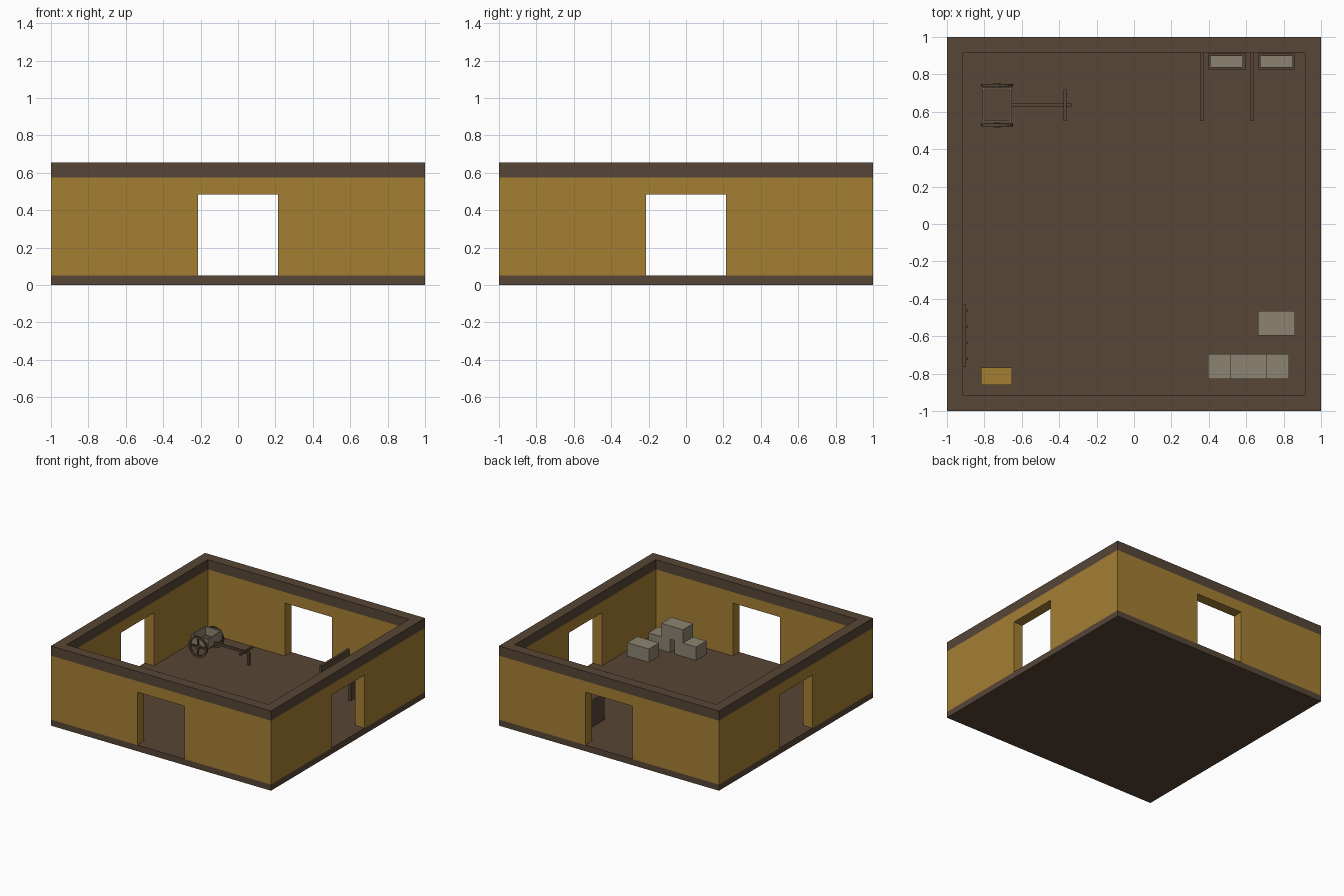
import bpy, bmesh, math
from mathutils import Matrix, Vector

if "Cube" in bpy.data.objects:
    bpy.data.objects.remove(bpy.data.objects["Cube"])


def material(name, rgb):
    m = bpy.data.materials.new(name)
    lin = [((c / 255 + 0.055) / 1.055) ** 2.4 for c in rgb]
    m.diffuse_color = (*lin, 1)
    m.use_nodes = True
    m.node_tree.nodes["Principled BSDF"].inputs["Base Color"].default_value = m.diffuse_color
    return m


WOOD = material("dark wood", (87, 70, 54))
STRAW = material("straw yellow", (165, 127, 52))
STONE = material("stone grey", (140, 132, 113))


def finish(name, bm, mat):
    bmesh.ops.recalc_face_normals(bm, faces=bm.faces)
    me = bpy.data.meshes.new(name)
    bm.to_mesh(me)
    bm.free()
    ob = bpy.data.objects.new(name, me)
    bpy.context.collection.objects.link(ob)
    if mat:
        me.materials.append(mat)
    return ob


def box(name, x, y, z, mat, turn=None):
    """Box from (min, max) ranges, optionally turned about its own y axis."""
    bm = bmesh.new()
    c = Vector([(r[0] + r[1]) / 2 for r in (x, y, z)])
    s = Matrix.Diagonal([r[1] - r[0] for r in (x, y, z)] + [1])
    rot = Matrix.Rotation(turn or 0, 4, 'Y')
    bmesh.ops.create_cube(bm, size=1, matrix=Matrix.Translation(c) @ rot @ s)
    return finish(name, bm, mat)


def frame(name, x, y, z, t, mat):
    """Rectangular ring with wall thickness t."""
    bm = bmesh.new()
    loops = []
    for d, h in ((0, z[0]), (0, z[1]), (t, z[1]), (t, z[0])):
        loops.append([bm.verts.new(p) for p in (
            (x[0] + d, y[0] + d, h), (x[1] - d, y[0] + d, h),
            (x[1] - d, y[1] - d, h), (x[0] + d, y[1] - d, h))])
    for i in range(4):
        a, b = loops[i], loops[(i + 1) % 4]
        for j in range(4):
            k = (j + 1) % 4
            bm.faces.new((a[j], a[k], b[k], b[j]))
    return finish(name, bm, mat)


def rim(name, c, r0, r1, w, mat, n=24):
    """Flat wheel rim around the y axis."""
    bm = bmesh.new()
    loops = []
    for i in range(n):
        a = math.tau * i / n
        loops.append([bm.verts.new((c[0] + r * math.cos(a), c[1] + d, c[2] + r * math.sin(a)))
                      for r, d in ((r0, -w / 2), (r1, -w / 2), (r1, w / 2), (r0, w / 2))])
    for i in range(n):
        a, b = loops[i], loops[(i + 1) % n]
        for j in range(4):
            k = (j + 1) % 4
            bm.faces.new((a[j], a[k], b[k], b[j]))
    return finish(name, bm, mat)


def rod(name, c, r, length, mat):
    """Round bar along y."""
    bm = bmesh.new()
    bmesh.ops.create_cone(bm, cap_ends=True, segments=12, radius1=r, radius2=r, depth=length,
                          matrix=Matrix.Translation(c) @ Matrix.Rotation(math.pi / 2, 4, 'X'))
    return finish(name, bm, mat)


# Building shell: slab, walls with four doorways, top beam
FULL, T, F = (-1, 1), 0.085, 0.05
box("floor_slab", FULL, FULL, (0, F), WOOD)
walls = frame("walls", FULL, FULL, (F, 0.575), T, STRAW)
frame("top_beam", FULL, FULL, (0.575, 0.655), T, WOOD)
door, through = (-0.215, 0.215), (-1.2, 1.2)
for name, x, y in (("door_cutter_y", door, through), ("door_cutter_x", through, door)):
    cut = box(name, x, y, (-0.1, 0.485), None)
    cut.hide_render = True
    cut.hide_viewport = True
    mod = walls.modifiers.new(name, 'BOOLEAN')
    mod.operation, mod.solver, mod.object = 'DIFFERENCE', 'EXACT', cut

# Stall partitions and filled troughs
for i, (px, tx) in enumerate(((0.355, 0.395), (0.62, 0.662))):
    box(f"stall_partition_{i}", (px, px + 0.02), (0.55, 0.915), (F, 0.265), WOOD)
    x = (tx, tx + 0.2)
    frame(f"trough_{i}", x, (0.825, 0.912), (F, 0.15), 0.014, WOOD)
    box(f"trough_fill_{i}", (x[0] + 0.014, x[1] - 0.014), (0.839, 0.898), (F, 0.135), STONE)

# Stone blocks: one alone, three stacked
for i, (x, y, z) in enumerate(((0.663, -0.597, F), (0.395, -0.828, F),
                               (0.633, -0.828, F), (0.514, -0.828, F + 0.11))):
    box(f"stone_block_{i}", (x, x + 0.197), (y, y + 0.132), (z, z + 0.11), STONE)

# Straw bale and wall rack with pegs
box("straw_bale", (-0.817, -0.652), (-0.862, -0.766), (F, 0.15), STRAW)
box("wall_rack", (-0.915, -0.898), (-0.762, -0.43), (0.3, 0.34), WOOD)
for i in range(4):
    y = -0.72 + i * 0.086
    box(f"rack_peg_{i}", (-0.9, -0.888), (y - 0.006, y + 0.006), (0.31, 0.325), WOOD)

# Cart: bed with side panels, wheels, shaft, handle, rest leg
AX, AY, AZ = -0.733, 0.635, F + 0.085
bx, by = (-0.81, -0.655), (0.545, 0.73)
box("cart_bed", bx, by, (0.125, 0.14), WOOD)
frame("cart_sides", bx, by, (0.14, 0.21), 0.008, STONE)
rod("cart_axle", (AX, AY, AZ - 0.015), 0.009, 0.21, WOOD)
for side in (-1, 1):
    y = AY + side * 0.106
    rim(f"wheel_rim_{side}", (AX, y, AZ), 0.069, 0.085, 0.014, WOOD)
    rod(f"wheel_hub_{side}", (AX, y, AZ), 0.018, 0.024, WOOD)
    for k in range(2):
        box(f"wheel_spoke_{side}_{k}", (AX - 0.073, AX + 0.073), (y - 0.005, y + 0.005),
            (AZ - 0.006, AZ + 0.006), WOOD, k * math.pi / 2)
box("cart_shaft", (-0.66, -0.335), (0.627, 0.643), (0.138, 0.156), WOOD)
box("cart_handle", (-0.376, -0.362), (0.55, 0.72), (0.152, 0.168), WOOD)
box("cart_rest_leg", (-0.355, -0.337), (0.627, 0.643), (F, 0.14), WOOD)
